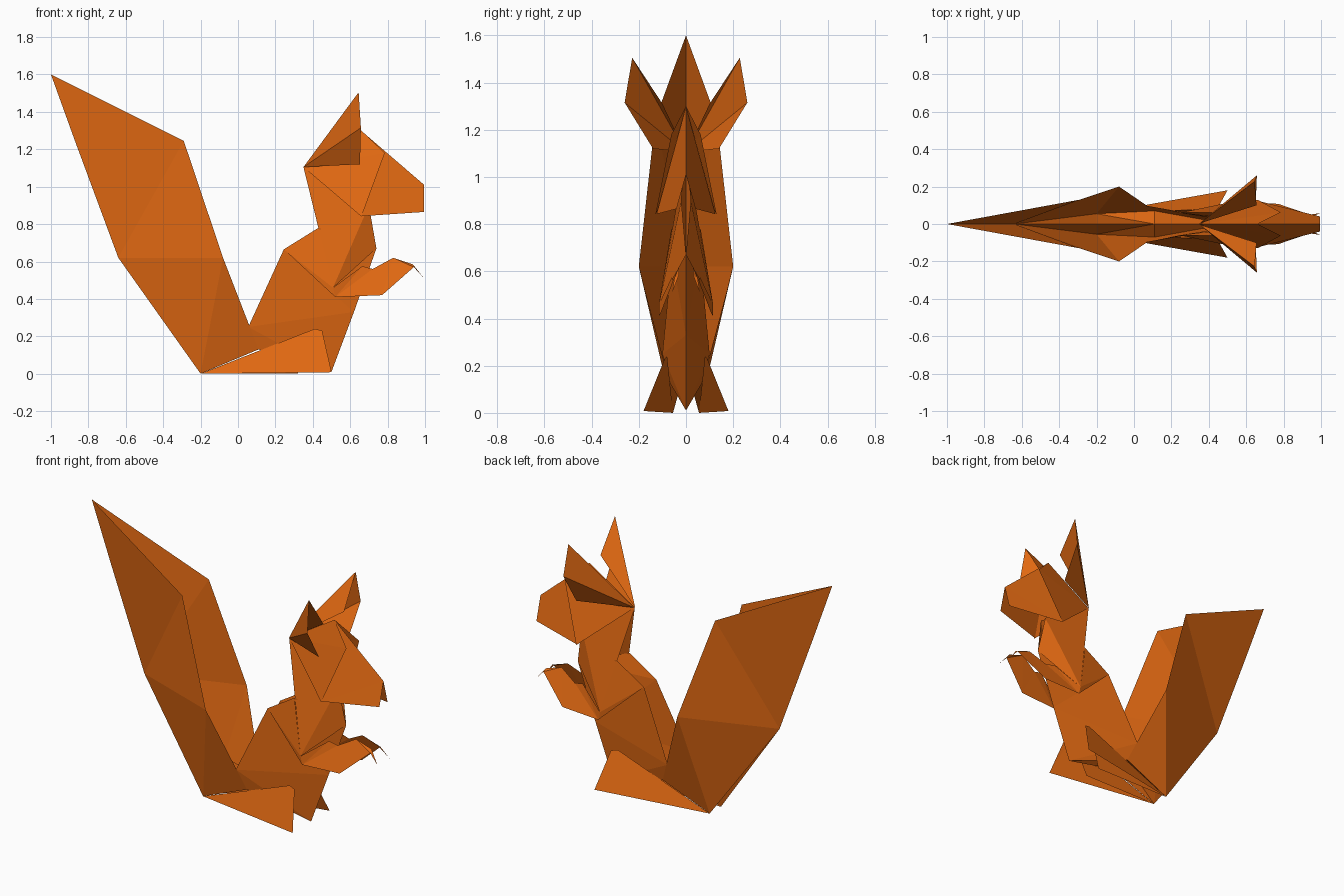
import bpy, bmesh

if "Cube" in bpy.data.objects:
    bpy.data.objects.remove(bpy.data.objects["Cube"])

paper = bpy.data.materials.new("orange_paper")
paper.diffuse_color = (0.75, 0.14, 0.006, 1)
paper.use_nodes = True
paper.node_tree.nodes["Principled BSDF"].inputs["Base Color"].default_value = paper.diffuse_color


def sheet(name, pts, faces):
    """Folded paper half (near side, -y), mirrored across y = 0.
    pts: one letter -> (x, half width, z); faces: words of those letters."""
    bm = bmesh.new()
    v = {k: bm.verts.new((x, -y, z)) for k, (x, y, z) in pts.items()}
    for word in faces.split():
        bm.faces.new([v[c] for c in word])
    bmesh.ops.recalc_face_normals(bm, faces=bm.faces)
    me = bpy.data.meshes.new(name)
    bm.to_mesh(me)
    bm.free()
    me.materials.append(paper)
    ob = bpy.data.objects.new(name, me)
    bpy.context.collection.objects.link(ob)
    m = ob.modifiers.new("Mirror", "MIRROR")
    m.use_axis = (False, True, False)
    m.merge_threshold = 0.0005
    return ob


# Points shared by neighbouring parts
heel = (-0.2, 0.055, 0)
heel_mid = (-0.2, 0, 0.28)
hip = (0.11, 0.07, 0.13)
rump = (0.055, 0.10, 0.25)
shoulder = (0.245, 0.06, 0.665)
nape = (0.43, 0.062, 0.78)
elbow = (0.52, 0.115, 0.41)
armpit = (0.508, 0.115, 0.46)
crown = (0.35, 0, 1.105)
chest = (0.74, 0, 0.67)

# Tail: spine at the back, two flaps open towards the body
sheet("tail", {
    "a": (-1, 0, 1.6), "p": (-0.87, 0, 1.24), "q": (-0.29, 0.13, 1.245),
    "r": (-0.64, 0, 0.62), "s": (-0.08, 0.2, 0.62), "b": heel, "t": hip,
    "o": heel_mid,
}, "apq pqr qsr rsb sbt rbo")

# Body: ridge along the belly, open along the back, folded up underneath
sheet("body", {
    "d": rump, "h": shoulder, "g": (0.62, 0, 0.33), "c": chest,
    "t": hip, "f": (0.5, 0, 0.01), "n": nape, "b": heel, "o": heel_mid,
    "i": (0.11, 0, 0.2),
}, "dhg hcg hnc dgf dft boi bit tif")

# Shoulder flaps standing off the body
sheet("shoulders", {"h": shoulder, "n": nape, "w": armpit, "e": elbow}, "hnw hwe")

# Neck
sheet("neck", {
    "k": crown, "w": armpit, "c": chest, "u": (0.70, 0.02, 0.9),
}, "kwu wcu")

# Head: narrow muzzle under a wider cheek flap
sheet("head", {
    "k": crown, "a": (0.66, 0, 1.3), "h": (0.785, 0.062, 1.18),
    "j": (0.66, 0.13, 0.84),
}, "kah khj")
sheet("muzzle", {
    "a": (0.66, 0, 1.298), "j": (0.658, 0.125, 0.842),
    "n": (0.995, 0, 1.01), "m": (0.995, 0.04, 0.865),
}, "anj nmj")

# Ears: cups open to the front
sheet("ears", {
    "k": (0.35, 0.003, 1.105), "t": (0.645, 0.228, 1.505),
    "o": (0.657, 0.26, 1.315), "l": (0.652, 0.14, 1.12),
    "i": (0.655, 0.10, 1.31),
}, "kto kol kit")

# Arms with a small hooked paw
sheet("arms", {
    "w": armpit, "e": elbow, "m": (0.77, 0.108, 0.42),
    "p": (0.94, 0.05, 0.57), "u": (0.83, 0.03, 0.62), "v": (0.72, 0.055, 0.56),
    "x": (0.665, 0.06, 0.575), "y": (0.935, 0.03, 0.585), "z": (0.995, 0.058, 0.51),
}, "wex exv evm vmu mpu upy pyz")

# Hind feet, splayed outwards with an inner fold
sheet("hind_feet", {
    "b": heel, "a": (0.41, 0.08, 0.24), "c": (0.45, 0.09, 0.23),
    "t": (0.5, 0.18, 0.008), "i": (0.32, 0.055, 0),
}, "bat act bai")
